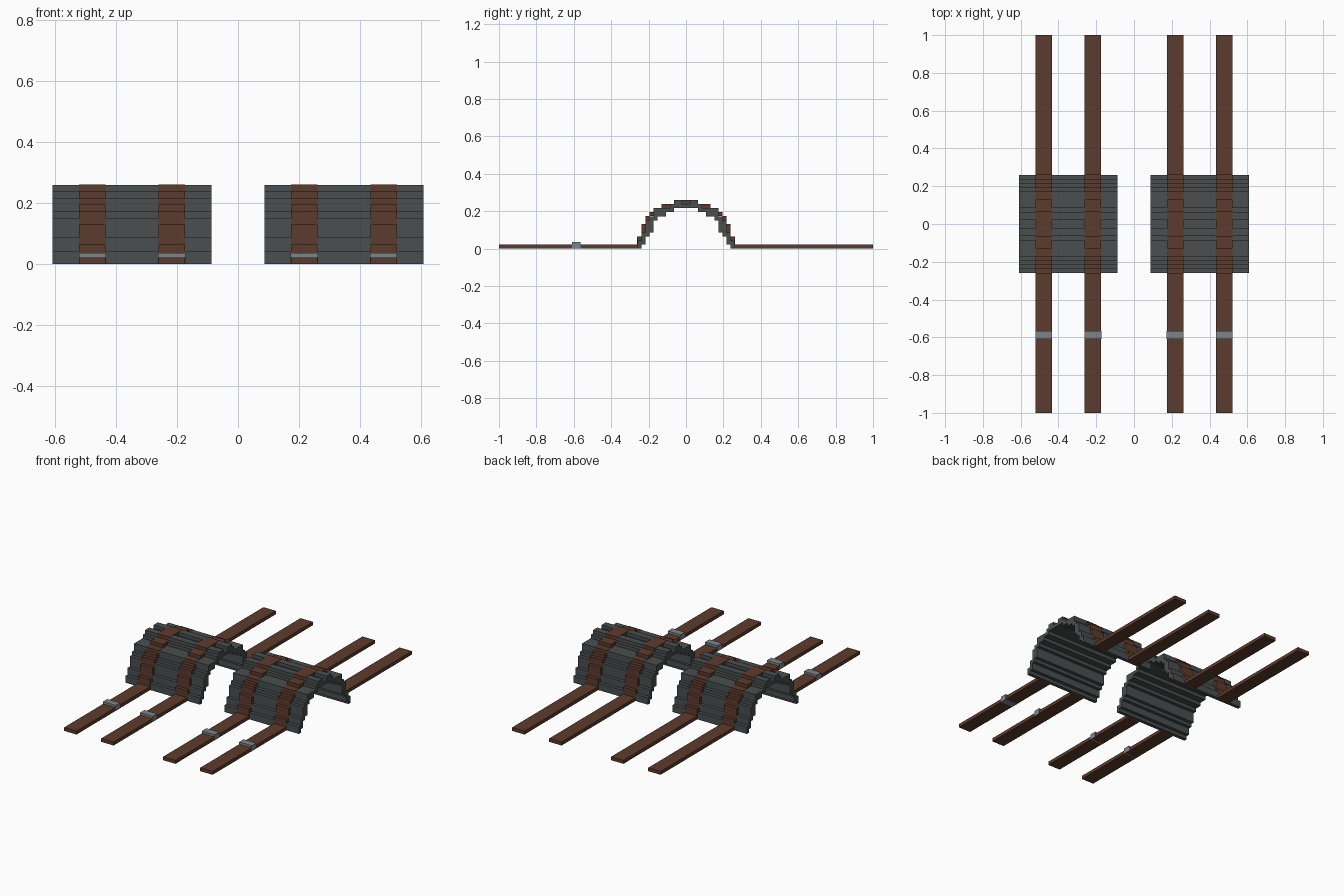
import bpy, bmesh

if "Cube" in bpy.data.objects:
    bpy.data.objects.remove(bpy.data.objects["Cube"])

V = 2 / 92  # size of one block step


def material(name, rgb):
    m = bpy.data.materials.new(name)
    m.diffuse_color = (*rgb, 1)
    m.use_nodes = True
    m.node_tree.nodes["Principled BSDF"].inputs["Base Color"].default_value = m.diffuse_color
    return m


STEEL = material("dark_steel", (0.067, 0.077, 0.077))
LEATHER = material("brown_leather", (0.107, 0.043, 0.026))
SILVER = material("buckle_silver", (0.205, 0.235, 0.25))


def block_profile(name, cells, x0, x1, mat, scale=1.0):
    """Extrude a stepped y/z section made of square cells along x."""
    bm = bmesh.new()
    cells = set(cells)

    def quad(pts):
        bm.faces.new([bm.verts.new((x, y * V * scale, z * V * scale)) for x, y, z in pts])

    for y, z in cells:
        for x in (x0, x1):
            quad([(x, y, z), (x, y + 1, z), (x, y + 1, z + 1), (x, y, z + 1)])
        sides = {(-1, 0): ((y, z), (y, z + 1)), (1, 0): ((y + 1, z), (y + 1, z + 1)),
                 (0, -1): ((y, z), (y + 1, z)), (0, 1): ((y, z + 1), (y + 1, z + 1))}
        for (dy, dz), (a, b) in sides.items():
            if (y + dy, z + dz) not in cells:
                quad([(x0, *a), (x1, *a), (x1, *b), (x0, *b)])
    bmesh.ops.remove_doubles(bm, verts=bm.verts, dist=1e-5)
    bmesh.ops.recalc_face_normals(bm, faces=bm.faces)
    bmesh.ops.dissolve_limit(bm, angle_limit=0.01, verts=bm.verts, edges=bm.edges)
    me = bpy.data.meshes.new(name)
    bm.to_mesh(me)
    bm.free()
    me.materials.append(mat)
    ob = bpy.data.objects.new(name, me)
    bpy.context.collection.objects.link(ob)


def mirrored(cells):
    return [c for y, z in cells for c in ((y, z), (-1 - y, z))]


# corrugated half-round plate section
shell = mirrored([(11, 0), (11, 1), (10, 1), (10, 2), (10, 3), (9, 3), (9, 4), (8, 4),
                  (8, 5), (9, 5), (9, 6), (8, 6), (8, 7), (7, 7), (7, 8), (7, 9), (6, 9),
                  (6, 8), (5, 8), (5, 9), (4, 9), (3, 9), (3, 10), (2, 10), (2, 11),
                  (1, 11), (1, 10), (0, 10)])

# strap section: stepped arch over the plate, then flat tails on the ground
arch = [(11, z) for z in range(3)] + [(10, z) for z in range(3, 6)]
arch += [(9, 6), (9, 7), (8, 8)]
arch += [(z, y) for y, z in arch]
strap = mirrored(arch + [(y, 0) for y in range(12, 46)])

for side, s in (("left", -1), ("right", 1)):
    block_profile(side + "_guard_plate", shell, s * 4 * V, s * 28 * V, STEEL, 0.994)
    for label, a in (("inner", 8), ("outer", 20)):
        x0, x1 = s * a * V, s * (a + 4) * V
        block_profile(f"{side}_{label}_strap", strap, x0, x1, LEATHER)
        # buckle block wrapped round the front strap tail
        bpy.ops.mesh.primitive_cube_add(size=1, location=((x0 + x1) / 2, -27 * V, 0.018))
        b = bpy.context.object
        b.name = f"{side}_{label}_buckle"
        b.scale = (4 * V + 0.002, 2 * V, 0.036)
        b.data.materials.append(SILVER)
